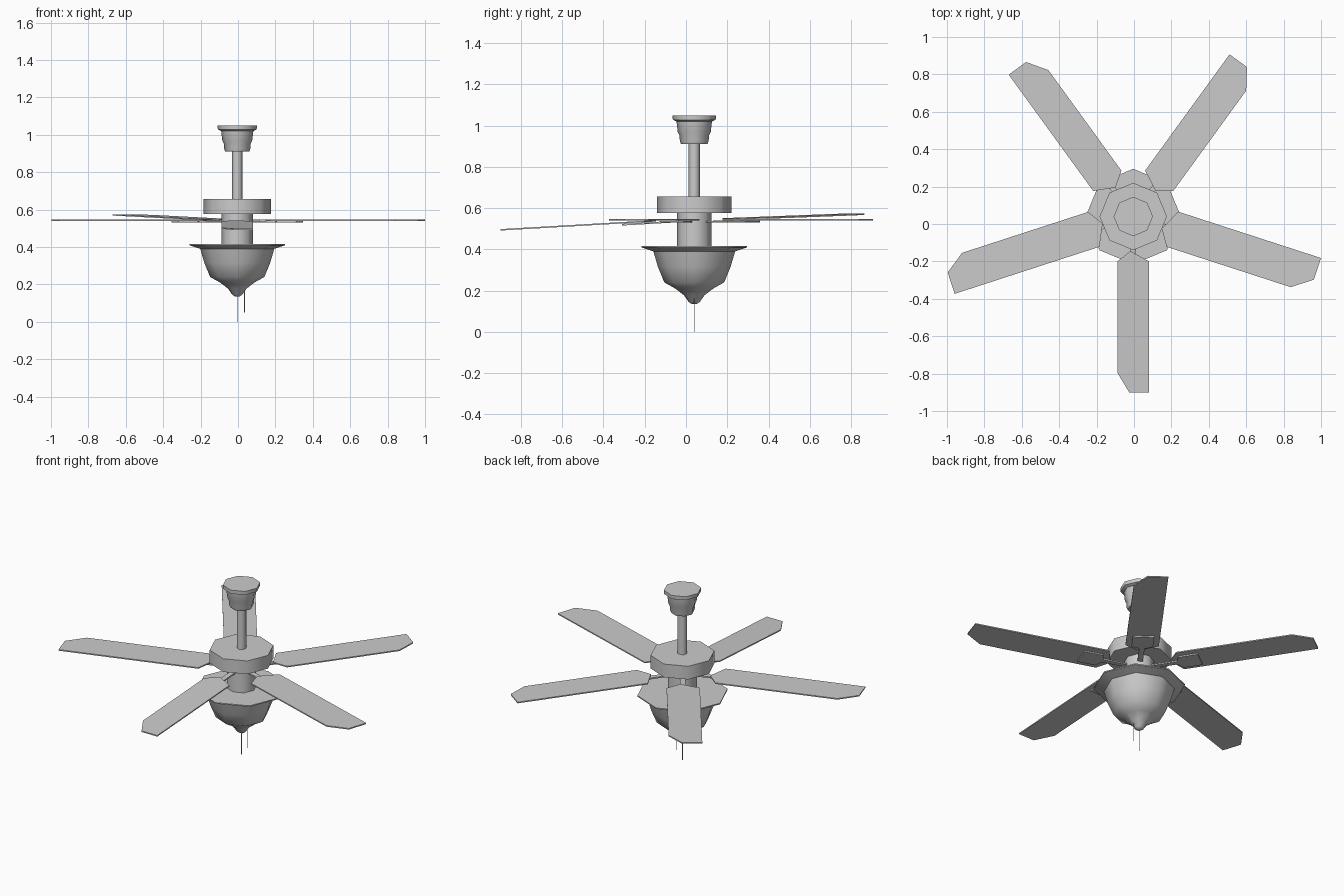
import bpy, bmesh, math
from mathutils import Matrix

if "Cube" in bpy.data.objects:
    bpy.data.objects.remove(bpy.data.objects["Cube"])

CX, CY = -0.004, 0.04      # fan axis


def finish(name, bm, smooth=None):
    bmesh.ops.recalc_face_normals(bm, faces=bm.faces[:])
    me = bpy.data.meshes.new(name)
    bm.to_mesh(me)
    bm.free()
    ob = bpy.data.objects.new(name, me)
    bpy.context.collection.objects.link(ob)
    if smooth:
        bpy.ops.object.select_all(action='DESELECT')
        ob.select_set(True)
        bpy.context.view_layer.objects.active = ob
        bpy.ops.object.shade_smooth_by_angle(angle=math.radians(smooth))
    return ob


def lathe(name, profile, sides=8, x=CX, y=CY, smooth=50):
    """Closed turned part from (radius, z) points."""
    bm = bmesh.new()
    rings = []
    for r, z in profile:
        rings.append([bm.verts.new((x + r * math.cos(2 * math.pi * i / sides),
                                    y + r * math.sin(2 * math.pi * i / sides), z))
                      for i in range(sides)])
    for a, b in zip(rings, rings[1:]):
        for i in range(sides):
            j = (i + 1) % sides
            bm.faces.new((a[i], a[j], b[j], b[i]))
    bm.faces.new(rings[0])
    bm.faces.new(rings[-1])
    return finish(name, bm, smooth)


def plate(name, outline, z, thick, angle, rise=0.0):
    """Flat outline (radial, sideways) extruded, sloped outward, then turned about the axis."""
    bm = bmesh.new()
    face = bm.faces.new([bm.verts.new((u, v, 0)) for u, v in outline])
    ext = bmesh.ops.extrude_face_region(bm, geom=[face])
    top = [e for e in ext['geom'] if isinstance(e, bmesh.types.BMVert)]
    bmesh.ops.translate(bm, verts=top, vec=(0, 0, thick))
    for vert in bm.verts:
        vert.co.z += z + rise * (vert.co.x - 0.1)
    bm.transform(Matrix.Translation((CX, CY, 0)) @ Matrix.Rotation(math.radians(angle), 4, 'Z'))
    return finish(name, bm)


# ceiling canopy and down rod
lathe("ceiling_canopy", [(0.064, 0.91), (0.07, 0.925), (0.071, 0.95), (0.08, 0.97),
                         (0.086, 1.02), (0.104, 1.028), (0.105, 1.05)])
lathe("down_rod", [(0.027, 0.65), (0.027, 0.92)])

# motor drum and switch housing
lathe("motor_housing", [(0.18, 0.576), (0.18, 0.657)])
lathe("switch_housing", [(0.083, 0.41), (0.083, 0.58)])

# light bowl with flared rim
lathe("light_bowl", [(0.012, 0.135), (0.027, 0.145), (0.05, 0.178), (0.092, 0.21),
                     (0.145, 0.24), (0.176, 0.315), (0.198, 0.39), (0.255, 0.409),
                     (0.255, 0.416)])

# pull chains
lathe("pull_chain_centre", [(0.002, 0.0), (0.002, 0.14)], sides=4)
lathe("pull_chain_side", [(0.002, 0.05), (0.002, 0.20)], sides=4, x=0.035)

# blades and their irons: angle, inner radius, outer radius, half width, slope
for k, (ang, r0, r1, hw, rise) in enumerate([
        (270, 0.24, 0.94, 0.085, -0.058),
        (342, 0.22, 1.023, 0.099, 0.0),
        (54, 0.236, 1.004, 0.093, 0.0),
        (126, 0.236, 1.005, 0.093, 0.031),
        (198, 0.222, 1.036, 0.098, 0.0)], 1):
    plate(f"blade_{k}", [(r0, -hw), (r1 - 0.105, -hw), (r1, -0.022), (r1, hw),
                         (r0, hw), (r0 - 0.055, -0.015)], 0.54, 0.007, ang, rise)
    plate(f"blade_iron_{k}", [(0.06, -0.015), (0.22, -0.015), (0.24, -0.06), (0.35, -0.06),
                              (0.35, 0.06), (0.24, 0.06), (0.22, 0.015), (0.06, 0.015)],
          0.53, 0.008, ang, rise)
